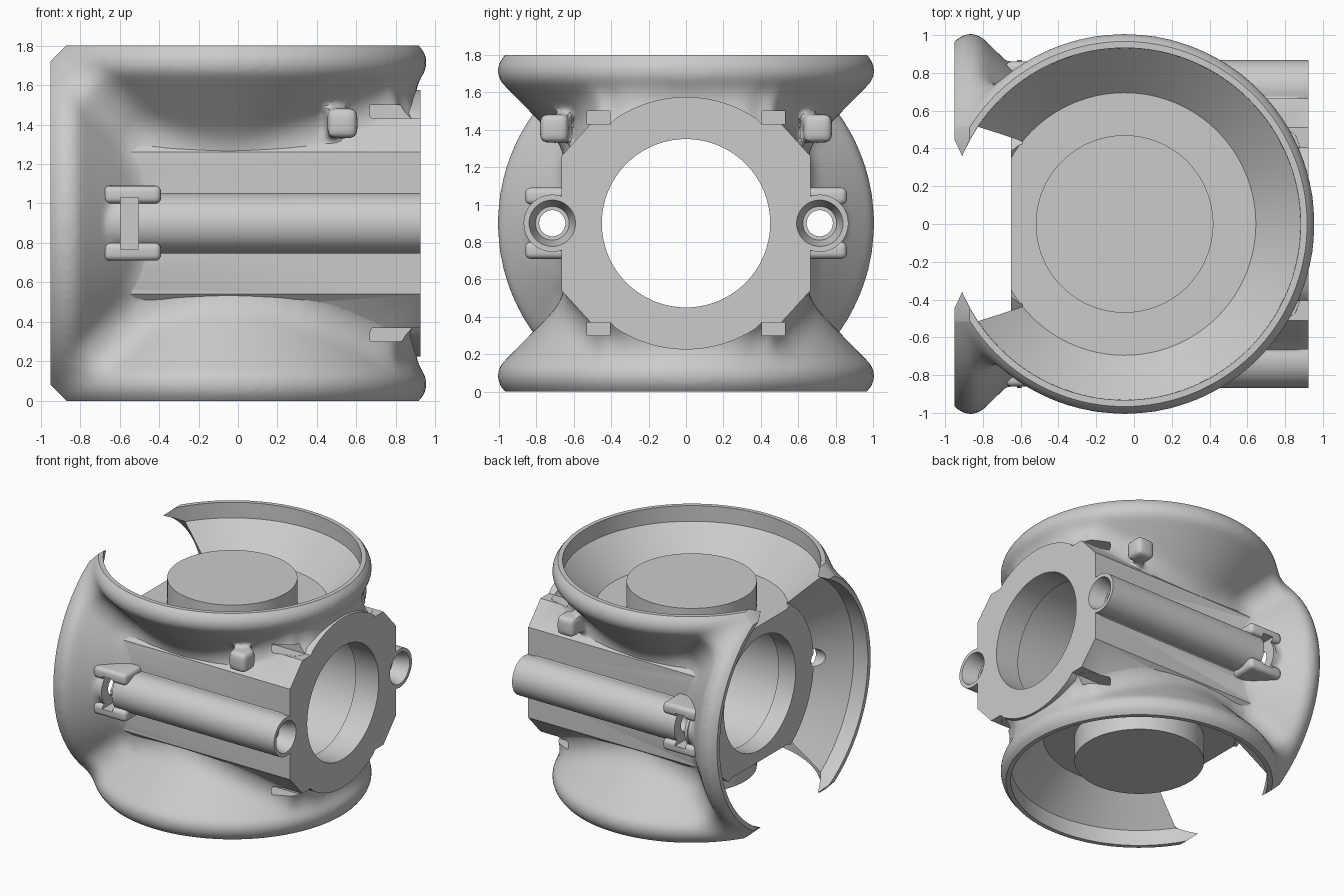
import bpy, bmesh, math
from mathutils import Matrix, Vector

if "Cube" in bpy.data.objects:
    bpy.data.objects.remove(bpy.data.objects["Cube"])

C = Vector((-0.05, 0, 0.9))          # meeting point of all flare axes
UP = Matrix.Translation(C)
DOWN = UP @ Matrix.Rotation(math.pi, 4, 'X')
LEFT = UP @ Matrix.Rotation(-math.pi / 2, 4, 'Y')
ALONG_X = Matrix.Rotation(math.pi / 2, 4, 'Y')


def finish(name, bm):
    bmesh.ops.recalc_face_normals(bm, faces=bm.faces)
    me = bpy.data.meshes.new(name)
    bm.to_mesh(me)
    bm.free()
    ob = bpy.data.objects.new(name, me)
    bpy.context.collection.objects.link(ob)
    return ob


def lathe(name, profile, mat, steps=128):
    """Solid of revolution from (radius, height) points."""
    bm = bmesh.new()
    rings = []
    for r, h in profile:
        rings.append([bm.verts.new(mat @ Vector((r * math.cos(2 * math.pi * i / steps),
                                                 r * math.sin(2 * math.pi * i / steps), h)))
                      for i in range(steps)])
    for a, b in zip(rings, rings[1:]):
        for i in range(steps):
            j = (i + 1) % steps
            bm.faces.new((a[i], a[j], b[j], b[i]))
    bm.faces.new(rings[0])
    bm.faces.new(rings[-1])
    return finish(name, bm)


def prism(name, pts, axis, a, b):
    """Extrude a polygon along x (points are y, z) or along y (points are x, z)."""
    bm = bmesh.new()
    place = (lambda p, t: (t, p[0], p[1])) if axis == 'X' else (lambda p, t: (p[0], t, p[1]))
    lo = [bm.verts.new(place(p, a)) for p in pts]
    hi = [bm.verts.new(place(p, b)) for p in pts]
    n = len(pts)
    for i in range(n):
        j = (i + 1) % n
        bm.faces.new((lo[i], lo[j], hi[j], hi[i]))
    bm.faces.new(lo)
    bm.faces.new(hi)
    return finish(name, bm)


def box(name, x, y, z, bevel=0):
    bm = bmesh.new()
    bmesh.ops.create_cube(bm, size=1)
    for v in bm.verts:
        v.co = [(r[0] + r[1]) / 2 + c * abs(r[1] - r[0]) for r, c in zip((x, y, z), v.co)]
    if bevel:
        bmesh.ops.bevel(bm, geom=bm.edges[:], offset=bevel, segments=4, profile=0.5, affect='EDGES')
    return finish(name, bm)


def tube(name, r, x0, x1, y, z=0.9, r2=None):
    m = Matrix.Translation((0, y, z)) @ ALONG_X
    return lathe(name, [(r, x0), (r2 or r, x1)], m, 64)


def modify(ob, kind, **settings):
    mod = ob.modifiers.new(kind, kind)
    for key, val in settings.items():
        setattr(mod, key, val)
    with bpy.context.temp_override(object=ob, active_object=ob, selected_objects=[ob]):
        bpy.ops.object.modifier_apply(modifier=mod.name)


def boolean(ob, other, op):
    before = len(ob.data.polygons), len(ob.data.vertices)
    for solver in ('MANIFOLD', 'EXACT'):
        modify(ob, 'BOOLEAN', operation=op, solver=solver, object=other)
        now = len(ob.data.polygons), len(ob.data.vertices)
        if now != before and now[0] > 0:
            break
    bpy.data.objects.remove(other)


def melt(ob, iterations):
    modify(ob, 'REMESH', mode='VOXEL', voxel_size=0.016)
    modify(ob, 'SMOOTH', factor=0.5, iterations=iterations)


# barrel cross-section: flat sides, cut corners, arched top and bottom
quarter = [(0.665, 0.36), (0.51, 0.53), (0.405, 0.53)]
a0 = math.atan2(0.54, 0.405)
quarter += [(0.675 * math.cos(a0 + (math.pi / 2 - a0) * i / 12),
             0.675 * math.sin(a0 + (math.pi / 2 - a0) * i / 12)) for i in range(1, 12)]
half = quarter + [(0, 0.675)] + [(-y, z) for y, z in reversed(quarter)]
section = half + [(-y, -z) for y, z in half]


def barrel(name, k, x0, x1):
    return prism(name, [(y * k, 0.9 + z * k) for y, z in section], 'X', x0, x1)


# soft body: three flares and the barrel core
flare = [(0.62, 0.25), (0.65, 0.36), (0.67, 0.41), (0.71, 0.47), (0.965, 0.73), (0.995, 0.76),
         (1.01, 0.80), (1.01, 0.83), (0.995, 0.87), (0.968, 0.90), (0.90, 0.97)]
housing = barrel("housing", 0.98, -0.6, 0.90)
for m in (UP, DOWN, LEFT):
    boolean(housing, lathe("flare", flare, m), 'UNION')

# swell and shrink it again, which fills the valleys with wide fillets
FILLET = 0.13
for step in (FILLET, -FILLET):
    melt(housing, 5)
    modify(housing, 'DISPLACE', strength=step, mid_level=0.0)
melt(housing, 8)

# side tubes, then one last softening
for s in (-1, 1):
    boolean(housing, tube("soft_tube", 0.147, -0.66, 0.90, s * 0.715), 'UNION')
melt(housing, 8)

# crisp barrel, side tubes and clip lugs
boolean(housing, barrel("barrel", 1.0, -0.55, 0.925), 'UNION')
for s in (-1, 1):
    boolean(housing, tube("side_tube", 0.153, -0.62, 0.925, s * 0.715), 'UNION')
    for z in (0.755, 1.045):
        boolean(housing, box("lug", (-0.68, -0.39), (s * 0.6, s * 0.86),
                             (z - 0.045, z + 0.045), 0.03), 'UNION')

# trim to the flat rim planes with chamfered corners
trim = prism("trim", [(-0.87, 0), (1.0, 0), (1.0, 1.8), (-0.87, 1.8), (-0.95, 1.72), (-0.95, 0.08)],
             'Y', -1.2, 1.2)
boolean(housing, trim, 'INTERSECT')

# dished cavities in the three flares, with a raised pad in the left one
cavity = [(0.695, 0.54), (0.931, 0.776), (0.934, 1.1)]
boolean(housing, lathe("left_cavity", cavity, LEFT), 'DIFFERENCE')
boolean(housing, lathe("pad", [(0.69, 0.5), (0.68, 0.60)], LEFT), 'UNION')
for m in (UP, DOWN):
    boolean(housing, lathe("cavity", cavity, m), 'DIFFERENCE')

# main bore with a wider chamber inside
boolean(housing, lathe("bore", [(0.45, -1.2), (0.45, -0.50), (0.49, -0.499), (0.49, 0.72),
                                (0.45, 0.721), (0.45, 1.2)], ALONG_X @ Matrix.Translation((-0.9, 0, 0))),
        'DIFFERENCE')

# screw holes, countersinks, nut slots and the small reliefs under the flare rims
for s in (-1, 1):
    y = s * 0.715
    boolean(housing, tube("screw_hole", 0.07, -1.1, 1.1, y), 'DIFFERENCE')
    boolean(housing, tube("countersink", 0.09, 0.80, 0.94, y, r2=0.128), 'DIFFERENCE')
    boolean(housing, box("nut_slot", (-0.595, -0.505), (s * 0.64, s * 1.1), (0.77, 1.03)), 'DIFFERENCE')
    for t in (-1, 1):
        boolean(housing, box("relief", (0.6, 1.1), (s * 0.407, s * 0.53),
                             (0.9 + t * 0.531, 0.9 + t * 0.60)), 'DIFFERENCE')

# round poles standing in the top and bottom dishes
poles = [lathe(n, [(0.47, 0.53), (0.47, 0.735)], m) for n, m in (("top_pole", UP), ("bottom_pole", DOWN))]

for ob in [housing] + poles:
    bpy.ops.object.select_all(action='DESELECT')
    bpy.context.view_layer.objects.active = ob
    ob.select_set(True)
    bpy.ops.object.shade_smooth_by_angle(angle=math.radians(30))
